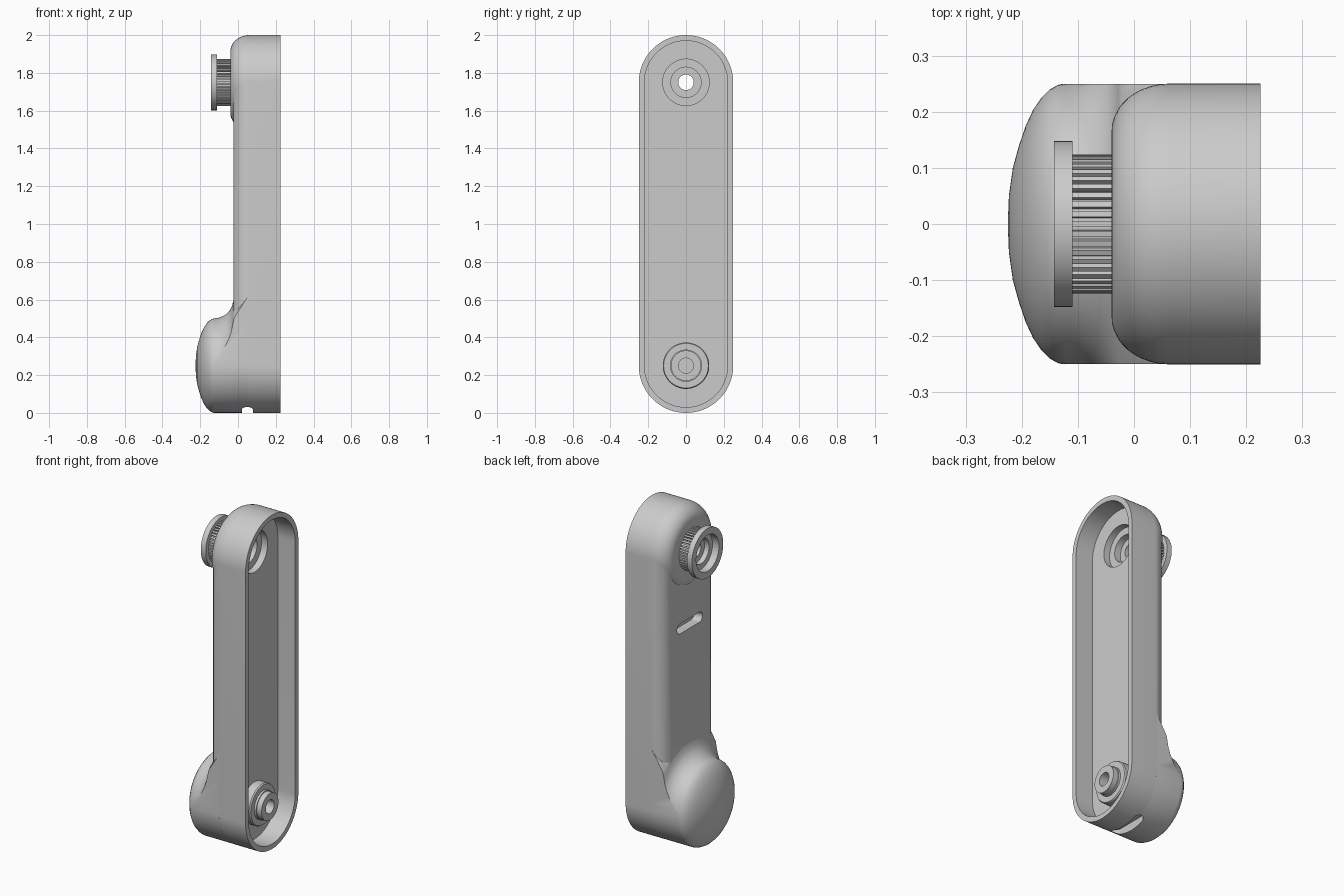
import bpy, bmesh, math
from mathutils import Matrix, Vector

if "Cube" in bpy.data.objects:
    bpy.data.objects.remove(bpy.data.objects["Cube"])

GREY = bpy.data.materials.new("plain grey")
GREY.use_nodes = True
COLOUR = (0.6, 0.6, 0.6, 1)
GREY.diffuse_color = COLOUR
GREY.node_tree.nodes["Principled BSDF"].inputs["Base Color"].default_value = COLOUR

LOW, HIGH = 0.25, 1.75      # centres of the two round ends
SEG = 96


def finish(bm, name):
    bmesh.ops.remove_doubles(bm, verts=bm.verts, dist=1e-5)
    bmesh.ops.recalc_face_normals(bm, faces=bm.faces)
    mesh = bpy.data.meshes.new(name)
    bm.to_mesh(mesh)
    bm.free()
    mesh.materials.append(GREY)
    ob = bpy.data.objects.new(name, mesh)
    bpy.context.collection.objects.link(ob)
    return ob


def lathe(name, profile, z, ring=False):
    """Turn (x, radius) points around an x-wise axis at height z."""
    bm = bmesh.new()
    vs = [bm.verts.new((x, 0, z + r)) for x, r in profile]
    pairs = list(zip(vs, vs[1:] + ([vs[0]] if ring else [])))
    edges = [bm.edges.new(p) for p in pairs]
    bmesh.ops.spin(bm, geom=vs + edges, cent=(0, 0, z), axis=(1, 0, 0),
                   angle=math.tau, steps=SEG, use_duplicate=False)
    return finish(bm, name)


def stadium(name, layers, c0=LOW, c1=HIGH, matrix=None):
    """Stack long round-ended outlines given as (x, radius)."""
    bm = bmesh.new()
    loops = []
    half = SEG // 2
    for x, r in layers:
        loop = []
        for centre, start in ((c1, 0), (c0, math.pi)):
            for i in range(half + 1):
                a = start + math.pi * i / half
                loop.append(bm.verts.new((x, r * math.cos(a), centre + r * math.sin(a))))
        loops.append(loop)
    for a, b in zip(loops, loops[1:]):
        for i in range(len(a)):
            j = (i + 1) % len(a)
            bm.faces.new((a[i], a[j], b[j], b[i]))
    bm.faces.new(loops[0])
    bm.faces.new(loops[-1])
    if matrix:
        bm.transform(matrix)
    return finish(bm, name)


def boolean(ob, tool, operation):
    mod = ob.modifiers.new(operation, 'BOOLEAN')
    mod.operation, mod.solver, mod.object = operation, 'EXACT', tool
    bpy.context.view_layer.objects.active = ob
    bpy.ops.object.modifier_apply(modifier=mod.name)
    bpy.data.objects.remove(tool)


def smooth(ob, degrees=28):
    bpy.ops.object.select_all(action='DESELECT')
    ob.select_set(True)
    bpy.context.view_layer.objects.active = ob
    bpy.ops.object.shade_smooth_by_angle(angle=math.radians(degrees))


def rounded(x0, r0, x1, r1, n=10):
    """Quarter ellipse from the side wall (x0, r0) to the flat face (x1, r1)."""
    return [(x0 + (x1 - x0) * math.sin(t), r1 + (r0 - r1) * math.cos(t))
            for t in (math.pi / 2 * i / n for i in range(n + 1))]


# Arm shell with a soft outer edge
body = stadium("arm_body", [(0.225, 0.25)] + rounded(0.06, 0.25, -0.025, 0.18))

# Domed lower bulb, flaring into the arm and trimmed to its outline
dome = [(-0.225, 0), (-0.223, 0.05), (-0.216, 0.1), (-0.205, 0.14), (-0.193, 0.175),
        (-0.18, 0.203), (-0.165, 0.225), (-0.15, 0.24), (-0.135, 0.248), (-0.12, 0.251)]
flare = [(-0.1, 0.254), (-0.08, 0.262), (-0.062, 0.274), (-0.046, 0.29), (-0.035, 0.308),
         (-0.028, 0.33), (-0.022, 0.352), (0.05, 0.44), (0.05, 0)]
bulb = lathe("bulb", dome + flare, LOW)
boolean(bulb, stadium("trim", [(-0.4, 0.2495), (0.2, 0.2495)]), 'INTERSECT')
boolean(body, bulb, 'UNION')

# Slightly raised upper head
head = lathe("head", [(0.08, 0), (0.08, 0.2495)] + rounded(0.06, 0.2495, -0.04, 0.165)
             + [(-0.04, 0)], HIGH)
boolean(body, head, 'UNION')

# Long open cavity and the stepped bore behind the wheel
boolean(body, stadium("cavity", [(0.11, 0.22), (0.3, 0.22)]), 'DIFFERENCE')
boolean(body, lathe("bore", [(0.2, 0), (0.2, 0.123), (0.07, 0.123), (0.07, 0.08),
                             (0.03, 0.08), (0.03, 0.041), (-0.2, 0.041), (-0.2, 0)], HIGH),
        'DIFFERENCE')

# Slots in the outer face and in the underside
face_slot = Matrix.Translation((0, 0, 1.3)) @ Matrix.Rotation(math.pi / 2, 4, 'X')
under_slot = Matrix.Translation((0.05, 0, 0)) @ Matrix(
    ((0, 1, 0), (0, 0, 1), (1, 0, 0))).to_4x4()
for matrix, start, end in ((face_slot, -0.2, 0.03), (under_slot, -0.1, 0.05)):
    boolean(body, stadium("slot", [(start, 0.03), (end, 0.03)], -0.09, 0.09, matrix),
            'DIFFERENCE')
smooth(body)

# Stepped hub with a blind hole inside the lower end
hub = lathe("lower_hub", [(0.1, 0), (0.1, 0.123), (0.16, 0.123), (0.167, 0.118),
                          (0.167, 0.085), (0.18, 0.085), (0.18, 0.08), (0.212, 0.08),
                          (0.212, 0.04), (0.15, 0.04), (0.15, 0)], LOW)
smooth(hub)

# Flanged wheel with a dished face and through hole
wheel = lathe("flanged_wheel", [(-0.143, 0.148), (-0.11, 0.148), (-0.11, 0.113),
                                (-0.03, 0.113), (-0.03, 0.041), (-0.07, 0.041),
                                (-0.07, 0.075), (-0.1, 0.075), (-0.1, 0.108),
                                (-0.143, 0.108)], HIGH, ring=True)
smooth(wheel)

# Teeth around the wheel
bm = bmesh.new()
TEETH = 44
for i in range(TEETH):
    turn = Matrix.Rotation(math.tau * i / TEETH, 4, 'X')
    place = Matrix.Translation((-0.07, 0, HIGH)) @ turn @ Matrix.Translation((0, 0, 0.117))
    bmesh.ops.create_cube(bm, size=1, matrix=place @ Matrix.Diagonal((0.084, 0.01, 0.014, 1)))
finish(bm, "wheel_teeth")
